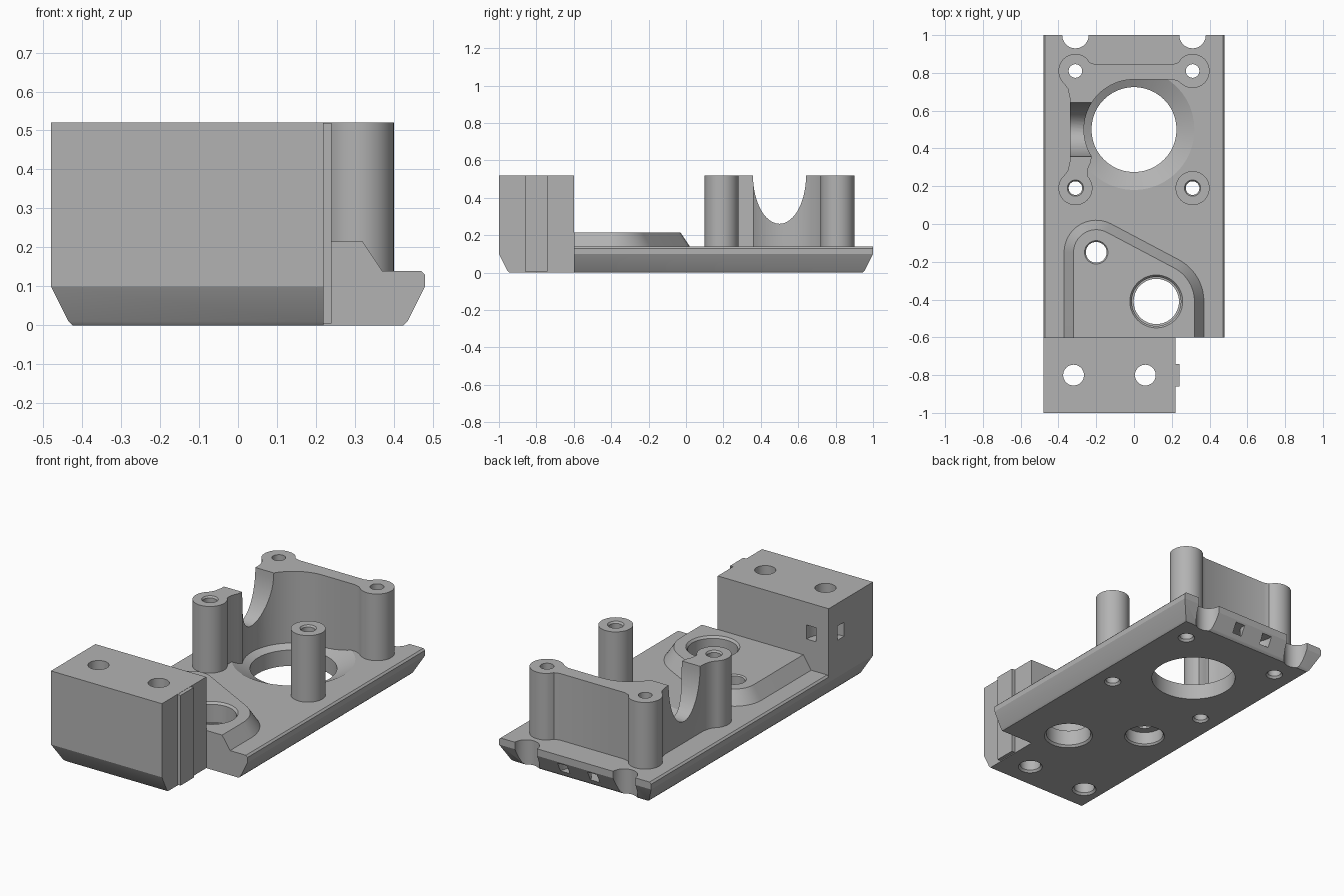
import bpy, bmesh
from math import cos, sin, radians

old = bpy.data.objects.get("Cube")
if old:
    bpy.data.objects.remove(old, do_unlink=True)

grey = bpy.data.materials.new("plain grey")
grey.use_nodes = True
COLOUR = (0.45, 0.45, 0.45, 1)
grey.diffuse_color = COLOUR
grey.node_tree.nodes["Principled BSDF"].inputs["Base Color"].default_value = COLOUR


def arc(cx, cy, r, a0=0, a1=360, n=48, ry=None):
    full = abs(a1 - a0) == 360
    ry = ry or r
    steps = n if full else n + 1
    angles = [radians(a0 + (a1 - a0) * i / n) for i in range(steps)]
    return [(cx + r * cos(a), cy + ry * sin(a)) for a in angles]


def rect(x0, x1, y0, y1):
    return [(x0, y0), (x1, y0), (x1, y1), (x0, y1)]


def loft(name, levels, axis="z"):
    """Skin a stack of (outline, height) levels along an axis and cap both ends."""
    place = {"z": lambda a, b, h: (a, b, h),
             "y": lambda a, b, h: (a, h, b),
             "x": lambda a, b, h: (h, a, b)}[axis]
    bm = bmesh.new()
    rings = [[bm.verts.new(place(a, b, h)) for a, b in line] for line, h in levels]
    for low, high in zip(rings, rings[1:]):
        for i in range(len(low)):
            j = (i + 1) % len(low)
            bm.faces.new((low[i], low[j], high[j], high[i]))
    bm.faces.new(rings[0][::-1])
    bm.faces.new(rings[-1])
    bmesh.ops.recalc_face_normals(bm, faces=bm.faces)
    mesh = bpy.data.meshes.new(name)
    bm.to_mesh(mesh)
    bm.free()
    obj = bpy.data.objects.new(name, mesh)
    mesh.materials.append(grey)
    bpy.context.collection.objects.link(obj)
    return obj


def prism(name, outline, h0, h1, axis="z"):
    return loft(name, [(outline, h0), (outline, h1)], axis)


def cut(targets, cutter):
    for obj in targets:
        mod = obj.modifiers.new("cut", "BOOLEAN")
        mod.operation = "DIFFERENCE"
        mod.solver = "EXACT"
        mod.object = cutter
        bpy.context.view_layer.objects.active = obj
        bpy.ops.object.modifier_apply(modifier=mod.name)
    bpy.data.objects.remove(cutter, do_unlink=True)


def bore(targets, x, y, steps):
    """Turned hole from (radius, height) steps."""
    cut(targets, loft("bore_cutter", [(arc(x, y, r), z) for r, z in steps]))


# Base: one chamfered slab, cut down to the plate and the front block
def slab(inset):
    return rect(-0.48 + inset, 0.48 - inset, -1 + inset, 1 - inset)


base = loft("base_plate_and_block", [(slab(0.055), 0), (slab(0.045), 0.01),
                                     (slab(0), 0.1), (slab(0), 0.52)])
above_plate = [(-0.5, 0.6), (-0.5, 0.11), (-0.47, 0.14),
               (0.47, 0.14), (0.5, 0.11), (0.5, 0.6)]
cut([base], prism("plate_cutter", above_plate, -0.6, 1.1, "y"))
cut([base], prism("corner_cutter", rect(0.22, 0.6, -1.1, -0.6), -0.1, 0.6))

# Key rib on the side of the block
rib = prism("block_rib", rect(0.2, 0.24, -0.86, -0.74), 0.005, 0.519)


# Raised pad: two rounded corners with sloping sides
def pad_outline(r):
    big = r + 0.08
    return ([(-0.2 - r, -0.6)] + arc(-0.2, -0.15, r, 180, 62, 20)
            + arc(0.12, -0.41, big, 62, 0, 14) + [(0.12 + big, -0.6)])


pad = loft("raised_pad", [(pad_outline(0.17), 0.138), (pad_outline(0.17), 0.14),
                          (pad_outline(0.12), 0.215)])

# Motor wall: three posts joined by thin webs
PX, Y0, Y1, R = 0.31, 0.19, 0.81, 0.09
wall_outline = (
    arc(-PX, Y0, R, 45, -230, 40)
    + [(-0.35, 0.285), (-0.34, 0.33), (-0.34, 0.67), (-0.35, 0.715)]
    + arc(-PX, Y1, R, 230, 50, 30)
    + [(-0.235, 0.855), (-0.205, 0.845), (0.205, 0.845), (0.235, 0.855)]
    + arc(PX, Y1, R, 130, -130, 40)
    + [(0.235, 0.755), (0.205, 0.765)]
    + arc(0, 0.5, 0.265, 90, 212, 30)
    + [(-0.228, 0.33), (-0.245, 0.29)])
wall = prism("motor_wall", wall_outline, 0.1, 0.52)
post = prism("lone_post", arc(PX, Y0, R), 0.1, 0.52)

# Curved dip in the side web
cut([wall], prism("dip_cutter", arc(0.5, 0.521, 0.142, ry=0.26), -0.5, -0.16, "x"))

# Large flared opening
bore([base], 0, 0.5, [(0.225, -0.1), (0.225, 0.09), (0.32, 0.14), (0.32, 0.2)])

# Screw holes through the posts
for x in (-PX, PX):
    for y in (Y0, Y1):
        part = post if (x > 0 and y == Y0) else wall
        lip = 0.043 if y == Y0 else 0.036
        bore([base, part], x, y, [(0.045, -0.01), (0.045, 0), (0.036, 0.012),
                                  (0.036, 0.51), (lip, 0.52), (lip, 0.6)])

# Pad holes: stepped bearing seat and a bolt hole with a pocket underneath
bore([base, pad], 0.118, -0.41, [(0.13, -0.01), (0.13, 0), (0.12, 0.012), (0.12, 0.1),
                                 (0.13, 0.101), (0.13, 0.203), (0.14, 0.215), (0.14, 0.3)])
bore([base, pad], -0.2, -0.15, [(0.108, -0.01), (0.108, 0), (0.1, 0.01), (0.1, 0.08),
                                (0.055, 0.081), (0.055, 0.208), (0.062, 0.215), (0.062, 0.3)])

# Bolt holes through the block
for x in (-0.32, 0.06):
    bore([base], x, -0.8, [(0.065, -0.01), (0.065, 0), (0.055, 0.012), (0.055, 0.6)])

# Half-round bites in the back edge
for x in (-PX, PX):
    bore([base], x, 1, [(0.07, -0.1), (0.07, 0.3)])


# Curved tie channels in the block corner and the back edge
def channel(cx, cy, inner, outer, a0, a1, z0, z1):
    ring = arc(cx, cy, outer, a0, a1, 24) + arc(cx, cy, inner, a1, a0, 24)
    cut([base], prism("channel_cutter", ring, z0, z1))


channel(-0.48, -0.6, 0.08, 0.14, -110, 20, 0.31, 0.39)
channel(-0.01, 0.98, 0.065, 0.125, 160, 380, 0.035, 0.09)

# Smooth round surfaces, keep edges sharp
for obj in (base, rib, pad, wall, post):
    bpy.ops.object.select_all(action="DESELECT")
    obj.select_set(True)
    bpy.context.view_layer.objects.active = obj
    bpy.ops.object.shade_smooth_by_angle(angle=radians(25))
